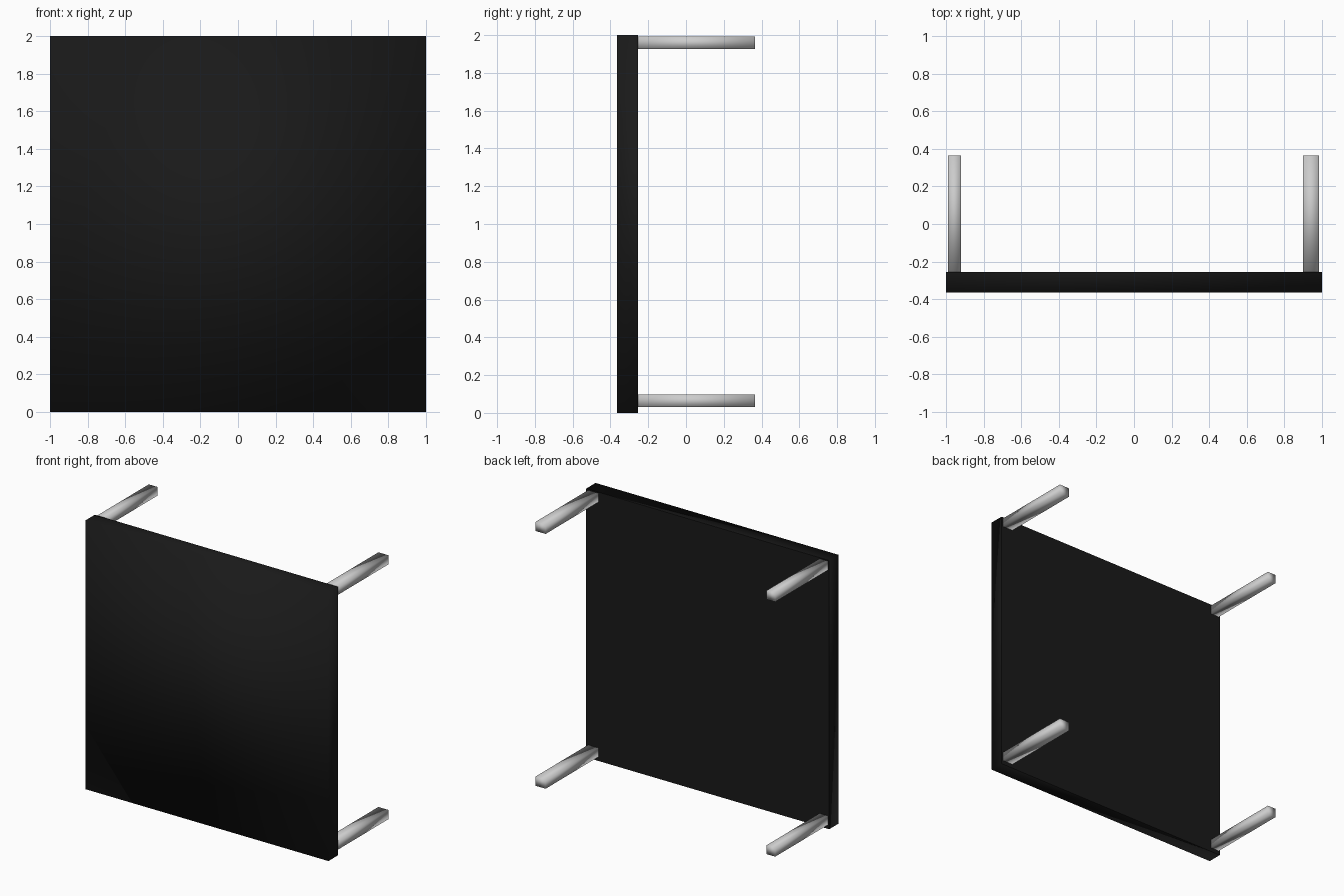
import bpy, bmesh
from mathutils import Vector

if "Cube" in bpy.data.objects:
    bpy.data.objects.remove(bpy.data.objects["Cube"])


def box(name, lo, hi):
    """Smooth-shaded box spanning two opposite corners."""
    lo, hi = Vector(lo), Vector(hi)
    bm = bmesh.new()
    bmesh.ops.create_cube(bm, size=1)
    for v in bm.verts:
        v.co = Vector(c * s for c, s in zip(v.co, hi - lo)) + (lo + hi) / 2
    for f in bm.faces:
        f.smooth = True
    # keep the back rim crisp
    if name == "panel":
        for e in bm.edges:
            if all(v.co.y > hi.y - 1e-4 for v in e.verts):
                e.smooth = False
    mesh = bpy.data.meshes.new(name)
    bm.to_mesh(mesh)
    bm.free()
    ob = bpy.data.objects.new(name, mesh)
    bpy.context.collection.objects.link(ob)
    return ob


# Dark square slab standing upright at the front
panel = box("panel", (-1, -0.365, 0), (1, -0.255, 2))
black = bpy.data.materials.new("black")
black.diffuse_color = (0.01, 0.01, 0.01, 1)
black.use_nodes = True
black.node_tree.nodes["Principled BSDF"].inputs["Base Color"].default_value = black.diffuse_color
panel.data.materials.append(black)

# Four legs pointing backwards from the corners
for side, x0, x1 in (("left", -0.99, -0.92), ("right", 0.90, 0.985)):
    for level, z0, z1 in (("lower", 0.03, 0.097), ("upper", 1.926, 1.992)):
        box(f"{level}_{side}_leg", (x0, -0.256, z0), (x1, 0.365, z1))
